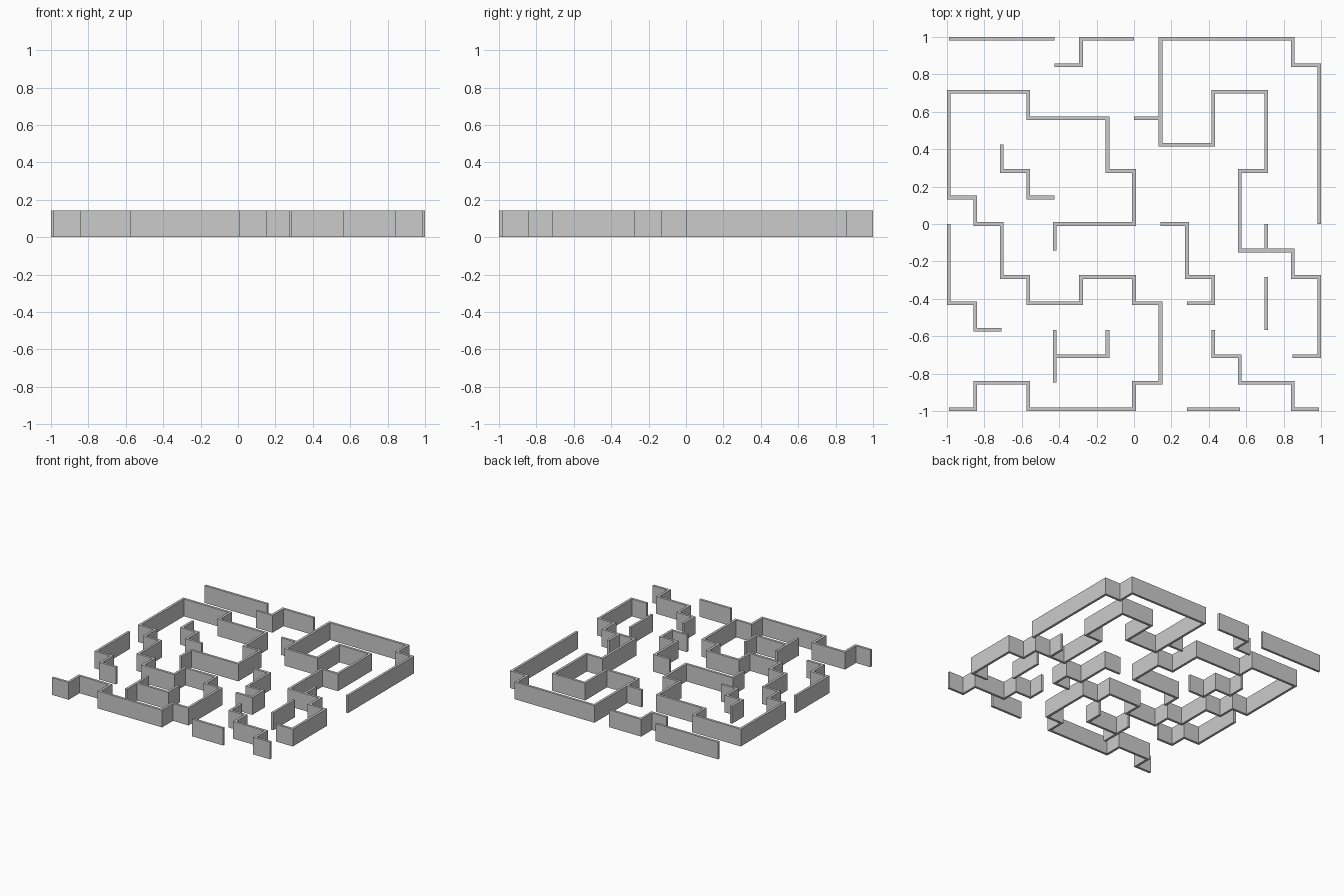
import bpy
import bmesh
from mathutils import Vector

if "Cube" in bpy.data.objects:
    bpy.data.objects.remove(bpy.data.objects["Cube"])

THICK = 0.02
PITCH = (2 - THICK) / 14      # maze cell size
HEIGHT = PITCH
STEP = {"N": Vector((0, 1)), "S": Vector((0, -1)),
        "E": Vector((1, 0)), "W": Vector((-1, 0))}


def wall(name, x, y, route):
    """Mitred wall from grid point (x, y) following compass runs such as 'N6 W1'."""
    runs = route.split()
    dirs = [STEP[r[0]] for r in runs]
    pts = [Vector((x, y))]
    for r, d in zip(runs, dirs):
        pts.append(pts[-1] + d * float(r[1:]))
    normals = [Vector((-d.y, d.x)) for d in dirs]

    bm = bmesh.new()
    rings = []
    for i, p in enumerate(pts):
        if i == 0:
            off = normals[0]
        elif i == len(pts) - 1:
            off = normals[-1]
        else:
            off = normals[i - 1] + normals[i]
        off = off * THICK / 2
        c = p * PITCH
        rings.append([bm.verts.new((*(c + s * off), z))
                      for s, z in ((1, 0), (-1, 0), (-1, HEIGHT), (1, HEIGHT))])
    for a, b in zip(rings, rings[1:]):
        for k in range(4):
            n = (k + 1) % 4
            bm.faces.new((a[k], a[n], b[n], b[k]))
    bm.faces.new(rings[0])
    bm.faces.new(rings[-1])
    bmesh.ops.recalc_face_normals(bm, faces=bm.faces)
    mesh = bpy.data.meshes.new(name)
    bm.to_mesh(mesh)
    bm.free()
    bpy.context.collection.objects.link(bpy.data.objects.new(name, mesh))


# Long winding walls
wall("east_winding_wall", 7, 0,
     "N6 W1 N1 W5 S4 E2 N2 E2 S3 W1 S3 E2 S1 E1 S3 W1")
wall("west_winding_wall", -3, -1,
     "N1 E3 N2 W1 N2 W3 N1 W3 S4 E1 S1 E1 S2 E1 S1 E2 N1 E2 S1 E1 S3 "
     "W1 S1 W4 N1 W2 S1 W1")

# Back edge walls
wall("back_left_wall", -7, 7, "E4")
wall("back_stepped_wall", -3, 6, "E1 N1 E2")

# Inner stepped walls
wall("west_inner_wall", -5, 3, "S1 E1 S1 E1")
wall("west_edge_wall", -7, 0, "S3 E1 S1 E1")
wall("center_hook_wall", 1, 0, "E1 S2 E1 S1 W1")
wall("front_right_stepped_wall", 3, -4, "S1 E1 S1 E2 S1 E1")

# Short straight walls
wall("front_short_wall", 2, -7, "E2")
wall("east_short_wall", 5, -2, "S2")
wall("front_inner_wall", -3, -4, "S2")

# Branches that butt against other walls
wall("front_inner_branch", -3, -5, "E2 N1")
wall("north_branch", 0, 4, "E1")
wall("east_branch", 5, 0, "S1")
